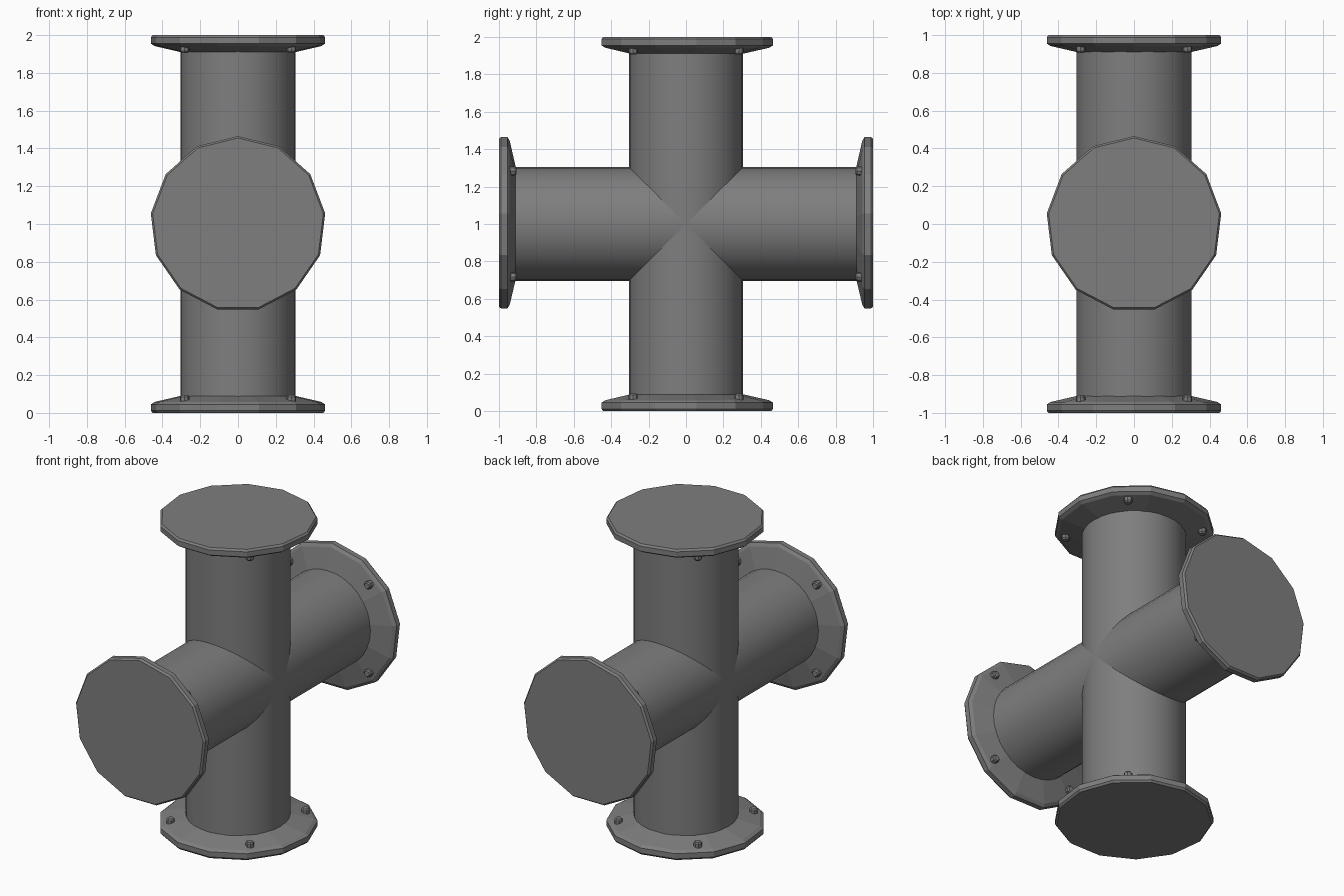
import bpy, bmesh, math
from mathutils import Matrix, Vector

cube = bpy.data.objects.get("Cube")
if cube:
    bpy.data.objects.remove(cube)

steel = bpy.data.materials.new("grey_steel")
steel.use_nodes = True
GREY = (0.21, 0.21, 0.21, 1)
steel.diffuse_color = GREY
steel.node_tree.nodes["Principled BSDF"].inputs["Base Color"].default_value = GREY

CENTRE = Vector((0, 0, 1))
PIPE_R, BOLT_RING = 0.305, 0.4


def lathe(name, profile, sides, matrix, angle):
    """Closed solid turned about local z, first corner on local +y."""
    bm = bmesh.new()
    rings = []
    for r, z in profile:
        turns = [math.pi / 2 + math.tau * i / sides for i in range(sides)]
        rings.append([bm.verts.new((r * math.cos(a), r * math.sin(a), z)) for a in turns])
    for low, high in zip(rings, rings[1:]):
        for i in range(sides):
            j = (i + 1) % sides
            bm.faces.new((low[i], low[j], high[j], high[i]))
    bm.faces.new(rings[0][::-1])
    bm.faces.new(rings[-1])
    bmesh.ops.transform(bm, matrix=matrix, verts=bm.verts)
    bmesh.ops.recalc_face_normals(bm, faces=bm.faces)
    mesh = bpy.data.meshes.new(name)
    bm.to_mesh(mesh)
    bm.free()
    mesh.materials.append(steel)
    obj = bpy.data.objects.new(name, mesh)
    bpy.context.collection.objects.link(obj)
    if angle:
        bpy.ops.object.select_all(action="DESELECT")
        obj.select_set(True)
        bpy.context.view_layer.objects.active = obj
        bpy.ops.object.shade_smooth_by_angle(angle=math.radians(angle))
    return obj


def frame(axis, up):
    """Matrix taking local z to axis and local y to up, about the centre."""
    z, y = Vector(axis), Vector(up)
    return Matrix.Translation(CENTRE) @ Matrix((y.cross(z), y, z)).transposed().to_4x4()


# Arms of the cross: outward direction and where the flange corner points
arms = {
    "top": ((0, 0, 1), (0, 1, 0)),
    "bottom": ((0, 0, -1), (0, 1, 0)),
    "front": ((0, -1, 0), (0, 0, 1)),
    "back": ((0, 1, 0), (0, 0, 1)),
}

# Two pipes crossing in the middle
for name, arm in (("upright_pipe", "top"), ("level_pipe", "back")):
    lathe(name, [(PIPE_R, -0.97), (PIPE_R, 0.97)], 32, frame(*arms[arm]), 40)

# Blind flange with bevelled rim and sloped back, and four bolts on each arm
flange_profile = [(0.305, 0.91), (0.445, 0.942), (0.465, 0.955), (0.465, 0.988), (0.455, 1.0)]
bolt_profile = [(0.025, 0.92), (0.025, 0.915), (0.018, 0.906)]
for arm, (axis, up) in arms.items():
    place = frame(axis, up)
    lathe(arm + "_flange", flange_profile, 13, place, 0)
    for k in range(4):
        a = math.radians(45 + 90 * k)
        at = Matrix.Translation((BOLT_RING * math.cos(a), BOLT_RING * math.sin(a), 0))
        lathe(f"{arm}_bolt_{k + 1}", [(0.025, 0.95)] + bolt_profile, 8, place @ at, 35)
